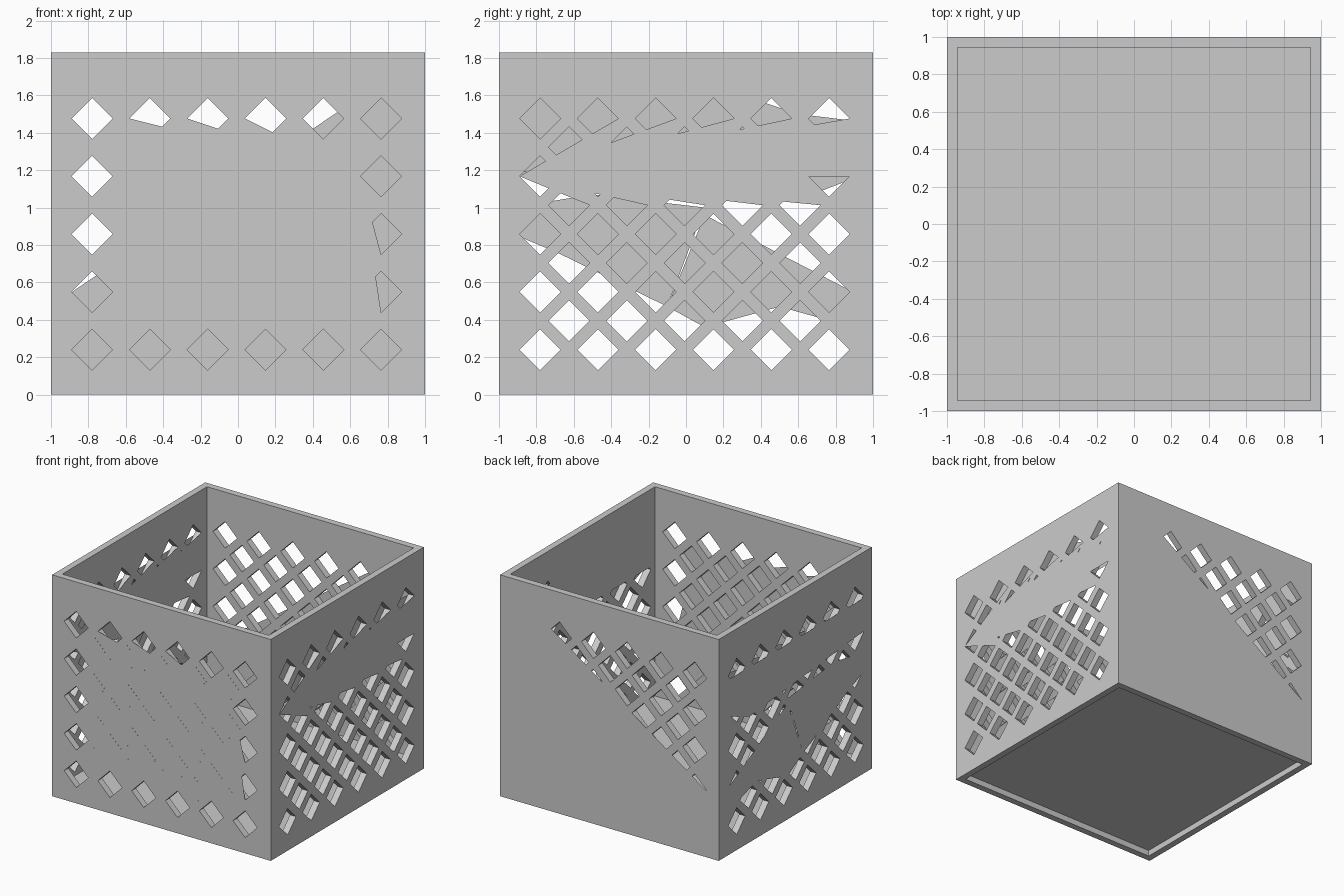
import bpy, bmesh
from mathutils import Vector

if "Cube" in bpy.data.objects:
    bpy.data.objects.remove(bpy.data.objects["Cube"], do_unlink=True)

H, T = 1.83, 0.055            # box height, wall thickness
R = 0.11                      # diamond half diagonal
PITCH, U0, V0 = 0.309, -0.78, 0.24

grey = bpy.data.materials.new("plain_grey")
grey.use_nodes = True
grey.diffuse_color = (0.6, 0.6, 0.6, 1)
grey.node_tree.nodes["Principled BSDF"].inputs["Base Color"].default_value = (0.6, 0.6, 0.6, 1)


def finish(name, bm):
    me = bpy.data.meshes.new(name)
    bm.to_mesh(me)
    bm.free()
    me.materials.append(grey)
    ob = bpy.data.objects.new(name, me)
    bpy.context.scene.collection.objects.link(ob)
    return ob


def box(name, half, z0, z1):
    bm = bmesh.new()
    bmesh.ops.create_cube(bm, size=1)
    for v in bm.verts:
        v.co = (v.co.x * 2 * half, v.co.y * 2 * half, z0 if v.co.z < 0 else z1)
    return finish(name, bm)


def hole(i, j):
    """Centre of a lattice hole; half steps give the staggered holes."""
    return U0 + PITCH * i, V0 + PITCH * j


def diamond(i, j):
    u, v = hole(i, j)
    return [(u - R, v), (u, v - R), (u + R, v), (u, v + R)]


MAIN = [(i, j) for j in range(5) for i in range(6)]
STAGGERED = [(i + 0.5, j + 0.5) for j in range(4) for i in range(5)]


def place(axis, u, v, d):
    return Vector((d, u, v)) if axis == "x" else Vector((u, d, v))


def lattice_cutter(axis):
    bm = bmesh.new()
    for i, j in MAIN + STAGGERED:
        ends = [[bm.verts.new(place(axis, u, v, d)) for u, v in diamond(i, j)] for d in (-1.2, 1.2)]
        bm.faces.new(ends[0])
        bm.faces.new(ends[1])
        for k in range(4):
            n = (k + 1) % 4
            bm.faces.new((ends[0][k], ends[0][n], ends[1][n], ends[1][k]))
    bmesh.ops.recalc_face_normals(bm, faces=bm.faces)
    return finish("cutter_" + axis, bm)


# Open box with a shallow recess below and diamond holes through the walls
body = box("lattice_box", 1, 0, H)
cutters = [box("cutter_inside", 1 - T, 0.10, H + 0.2), box("cutter_recess", 1 - T, -0.2, 0.05),
           lattice_cutter("x"), lattice_cutter("y")]
bpy.context.view_layer.objects.active = body
for c in cutters:
    c.hide_render = True
    mod = body.modifiers.new(c.name, "BOOLEAN")
    mod.operation, mod.solver, mod.object = "DIFFERENCE", "EXACT", c
    bpy.ops.object.modifier_apply(modifier=mod.name)
for c in cutters:
    bpy.data.objects.remove(c, do_unlink=True)


def sheet(name, axis, d, facing, polys):
    """Thin flush cover closing parts of the lattice on one wall surface."""
    bm = bmesh.new()
    normal = place(axis, 0, 0, facing)
    for poly in polys:
        f = bm.faces.new([bm.verts.new(place(axis, u, v, d + facing * 0.0005)) for u, v in poly])
        f.normal_update()
        if f.normal.dot(normal) < 0:
            f.normal_flip()
    return finish(name, bm)


# Front cover: closed centre and a fan that clips the border holes
pu, pv = hole(5, 3)
p = (pu - R, pv)
front = [diamond(i, j) for i, j in STAGGERED]
front += [diamond(i, j) for i, j in MAIN if 0 < i < 5 and 0 < j < 4]
for i in (1, 2, 3):
    left, low = diamond(i, 4)[:2]
    front.append([left, p, low])
for j in (1, 2):
    left, low = diamond(5, j)[:2]
    front.append([p, low, left])
sheet("front_cover", "y", -1, -1, front)

# Back cover: everything below a rising diagonal
sheet("back_cover", "y", 1, 1,
      [[(-0.93, 0.52), (0.93, 1.78), (0.93, 0.1), (-0.93, 0.1)]])

# Side fan: one strip between the top row and the lower lattice
q = (U0 - R, hole(0, 3)[1])
fan = []
for i in range(1, 6):
    _, low, right, _ = diamond(i, 4)
    fan.append([q, right, low, (low[0], q[1])])
for i in range(5):
    _, _, right, top = diamond(i + 0.5, 2.5)
    fan.append([q, right, top, (top[0], q[1])])
fan.append([q, diamond(5, 3)[2], diamond(5, 3)[3]])
sheet("right_outer_cover", "x", 1, 1, fan)
sheet("left_inner_cover", "x", -1 + T, 1, fan)

# Upper band closing the top row on the inside of the +x wall
sheet("right_inner_cover", "x", 1 - T, -1,
      [[(-0.93, 1.19), (0.93, 1.19), (0.93, 1.46), (0.6, 1.5), (0.3, 1.6), (-0.93, 1.6)]])

# -x wall outside: clipped top row, and a slanting band lower down
strips = [[(-0.93, 1.18), (0.6, 1.04), (0.93, 1.17), (0.93, 1.45), (-0.93, 1.45)],
          [(-0.93, 0.86), (-0.69, 0.76), (-0.1, 0.47), (0.1, 1.0), (-0.5, 1.07), (-0.93, 1.0)],
          [(-0.1, 0.47), (0.1, 0.36), (0.5, 0.47), (0.93, 0.35), (0.93, 0.53), (0.1, 0.96)]]
sheet("left_outer_cover", "x", -1, -1, strips)
